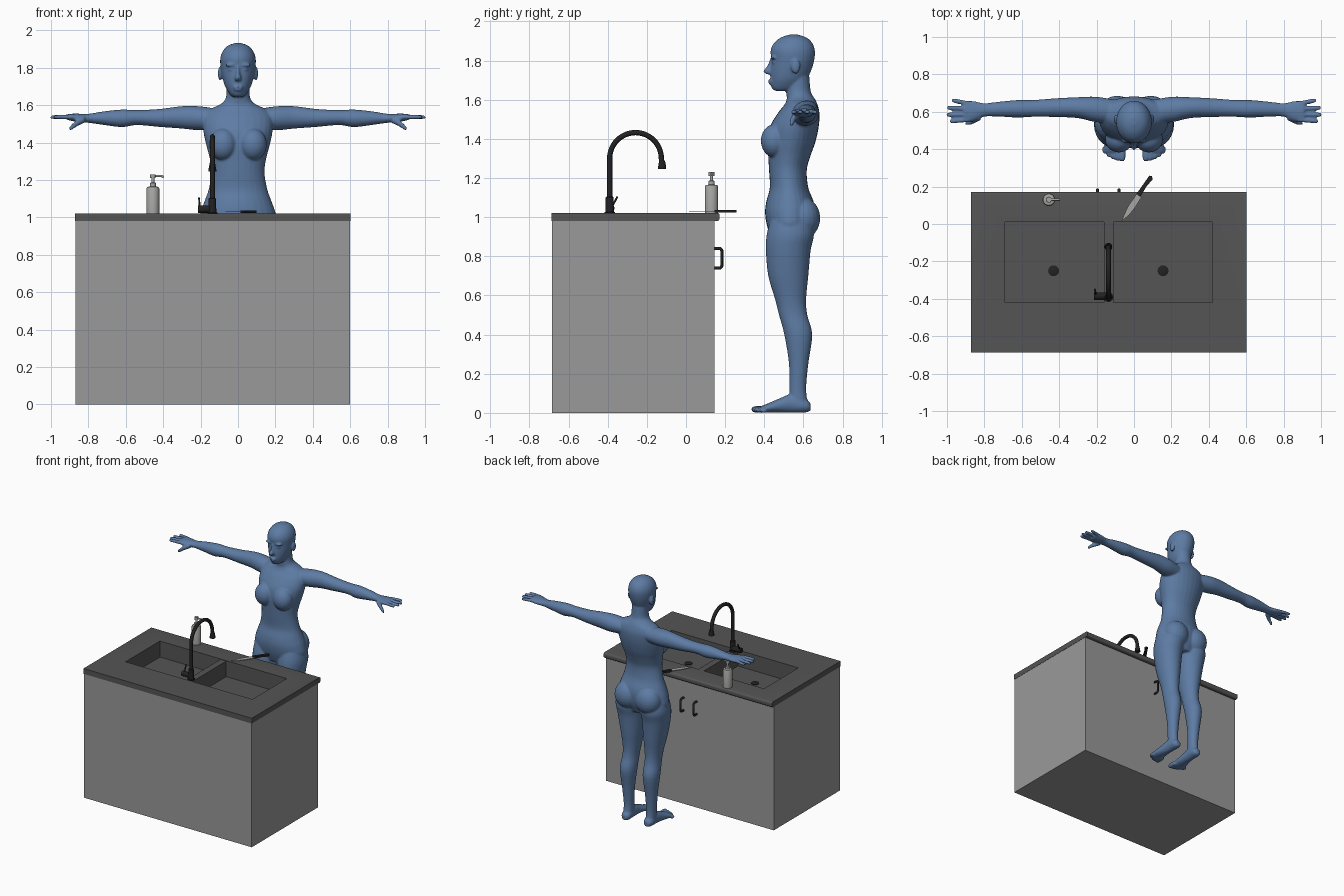
import bpy
import bmesh
import math
from mathutils import Vector, Matrix

if "Cube" in bpy.data.objects:
    bpy.data.objects.remove(bpy.data.objects["Cube"], do_unlink=True)


def material(name, r, g, b):
    mat = bpy.data.materials.new(name)
    mat.use_nodes = True
    mat.diffuse_color = (r, g, b, 1)
    mat.node_tree.nodes["Principled BSDF"].inputs["Base Color"].default_value = (r, g, b, 1)
    return mat


skin_blue = material("skin blue", 0.11, 0.2, 0.37)
cabinet_grey = material("cabinet grey", 0.32, 0.32, 0.32)
stone_dark = material("dark stone", 0.09, 0.09, 0.09)
black_metal = material("black metal", 0.016, 0.016, 0.017)
pale_metal = material("pale metal", 0.38, 0.38, 0.37)


def finish(bm, name, mat, angle=None):
    """Turn a bmesh into a scene object, smooth shaded if an angle is given."""
    bmesh.ops.recalc_face_normals(bm, faces=bm.faces)
    mesh = bpy.data.meshes.new(name)
    bm.to_mesh(mesh)
    bm.free()
    mesh.materials.append(mat)
    obj = bpy.data.objects.new(name, mesh)
    bpy.context.collection.objects.link(obj)
    activate(obj)
    if angle:
        bpy.ops.object.shade_smooth_by_angle(angle=math.radians(angle))
    return obj


def activate(obj):
    bpy.ops.object.select_all(action='DESELECT')
    obj.select_set(True)
    bpy.context.view_layer.objects.active = obj


def add_box(bm, low, high):
    low, high = Vector(low), Vector(high)
    place = Matrix.Translation((low + high) / 2) @ Matrix.Diagonal((*(high - low), 1))
    return bmesh.ops.create_cube(bm, size=1, matrix=place)["verts"]


def add_ball(bm, centre, radii):
    place = Matrix.Translation(centre) @ Matrix.Diagonal((*radii, 1))
    bmesh.ops.create_uvsphere(bm, u_segments=20, v_segments=12, radius=1, matrix=place)


def add_loft(bm, axis, stations, sides=28, steps=4, side=1):
    """Loft ellipses along an axis; station = place, two centres, two radii."""
    pts = [Vector(s) for s in stations]
    pts = [pts[0]] + pts + [pts[-1]]
    path = []
    for p0, p1, p2, p3 in zip(pts, pts[1:], pts[2:], pts[3:]):
        for k in range(steps):
            t = k / steps
            path.append(p1 + (p2 - p0) * (t / 2) + (p0 * 2 - p1 * 5 + p2 * 4 - p3) * (t * t / 2)
                        + (p1 * 3 - p0 - p2 * 3 + p3) * (t ** 3 / 2))
    path.append(pts[-1])
    u, v = [i for i in range(3) if i != axis]
    rings = []
    for place, cu, cv, ru, rv in path:
        ring = []
        for k in range(sides):
            a = math.tau * k / sides
            co = [0, 0, 0]
            co[axis], co[u], co[v] = place, cu + ru * math.cos(a), cv + rv * math.sin(a)
            co[0] *= side
            ring.append(bm.verts.new(co))
        rings.append(ring)
    for a, b in zip(rings, rings[1:]):
        for k in range(sides):
            j = (k + 1) % sides
            bm.faces.new((a[k], a[j], b[j], b[k]))
    bm.faces.new(rings[0])
    bm.faces.new(rings[-1])


def add_upright(bm, rows, side=1):
    """Vertical loft; row = height, x centre, half width, front y, back y."""
    add_loft(bm, 2, [(z, x, (f + b) / 2, w, (b - f) / 2) for z, x, w, f, b in rows], side=side)


def turned(name, mat, x, y, profile, sides=24):
    """Upright turned part from (height, radius) pairs."""
    bm = bmesh.new()
    add_loft(bm, 2, [(z, x, y, r, r) for z, r in profile], sides, 1)
    return finish(bm, name, mat, 40)


def pipe(name, mat, points, radius):
    curve = bpy.data.curves.new(name, 'CURVE')
    curve.dimensions = '3D'
    curve.bevel_depth = radius
    curve.bevel_resolution = 4
    curve.use_fill_caps = True
    spline = curve.splines.new('POLY')
    spline.points.add(len(points) - 1)
    for p, co in zip(spline.points, points):
        p.co = (*co, 1)
    curve.materials.append(mat)
    obj = bpy.data.objects.new(name, curve)
    bpy.context.collection.objects.link(obj)
    activate(obj)
    bpy.ops.object.convert(target='MESH')
    bpy.ops.object.shade_smooth_by_angle(angle=math.radians(50))


def cut(obj, low, high):
    bm = bmesh.new()
    add_box(bm, low, high)
    cutter = finish(bm, "cutter", stone_dark)
    cutter.hide_render = True
    mod = obj.modifiers.new("hole", 'BOOLEAN')
    mod.operation = 'DIFFERENCE'
    mod.solver = 'EXACT'
    mod.object = cutter
    activate(obj)
    bpy.ops.object.modifier_apply(modifier=mod.name)
    bpy.data.objects.remove(cutter, do_unlink=True)


# Cabinet and worktop with the sink opening
L, R, F, B = -0.69, 0.42, -0.42, 0.01
wall, floor, under, top = 0.01, 0.895, 0.98, 1.022
bm = bmesh.new()
add_box(bm, (-0.87, -0.685, 0), (0.6, 0.145, under))
cabinet = finish(bm, "cabinet", cabinet_grey)
cut(cabinet, (L - wall, F - wall, floor - wall), (R + wall, B + wall, 1.1))
bm = bmesh.new()
add_box(bm, (-0.872, -0.687, under), (0.602, 0.172, top))
front_edges = [e for e in bm.edges if all(v.co.y > 0.1 for v in e.verts)
               and abs(e.verts[0].co.z - e.verts[1].co.z) < wall]
bmesh.ops.bevel(bm, geom=front_edges, offset=0.014, segments=4, profile=0.5, affect='EDGES')
worktop = finish(bm, "worktop", stone_dark, 30)
cut(worktop, (L, F, 0.9), (R, B, 1.1))

# Twin sink bowls with divider
bm = bmesh.new()
add_box(bm, (L - wall, F - wall, floor - wall), (R + wall, B + wall, floor))
add_box(bm, (L - wall, F - wall, floor), (L, B + wall, under))
add_box(bm, (R, F - wall, floor), (R + wall, B + wall, under))
add_box(bm, (L, F - wall, floor), (R, F, under))
add_box(bm, (L, B, floor), (R, B + wall, under))
add_box(bm, (-0.16, F, floor), (-0.11, B, top - 0.004))
finish(bm, "sink_bowls", stone_dark)
for name, x in (("left_drain", 0.155), ("right_drain", -0.43)):
    turned(name, black_metal, x, -0.25, [(floor, 0.029), (floor + 0.004, 0.029), (floor + 0.007, 0.022)])

# Faucet: body, arched spout, spray head and lever
fx, fy, rise, bend = -0.137, -0.39, 1.3, 0.132
turned("faucet_body", black_metal, fx, fy,
       [(1.015, 0.027), (1.025, 0.027), (1.027, 0.021), (1.1, 0.02), (1.105, 0.015)])
arch = [(fx, fy + bend - bend * math.cos(a), rise + bend * math.sin(a))
        for a in (math.pi * k / 24 for k in range(25))]
pipe("faucet_spout", black_metal, [(fx, fy, 1.03)] + arch + [(fx, fy + 2 * bend + 0.003, 1.27)], 0.0135)
turned("spray_head", black_metal, fx, fy + 2 * bend + 0.004, [(1.247, 0.021), (1.255, 0.021), (1.29, 0.0145)])
pipe("lever_hub", black_metal, [(fx, fy + 0.005, 1.045), (-0.215, fy + 0.005, 1.045)], 0.02)
pipe("lever_stick", black_metal, [(-0.205, fy + 0.01, 1.05), (-0.208, fy + 0.04, 1.105)], 0.005)

# Door handles
for name, x in (("left_handle", -0.08), ("right_handle", -0.195)):
    pipe(name, black_metal, [(x, 0.14, 0.74), (x, 0.175, 0.74), (x, 0.183, 0.75),
                             (x, 0.183, 0.83), (x, 0.175, 0.84), (x, 0.14, 0.84)], 0.008)

# Soap dispenser
sx, sy = -0.455, 0.13
turned("soap_bottle", pale_metal, sx, sy,
       [(top, 0.034), (1.155, 0.034), (1.163, 0.03), (1.166, 0.016), (1.185, 0.016),
        (1.187, 0.008), (1.21, 0.008), (1.211, 0.015), (1.23, 0.015)])
pipe("soap_nozzle", pale_metal, [(sx, sy, 1.222), (-0.41, sy, 1.222), (-0.397, sy, 1.216)], 0.006)


# Knife lying across the worktop edge
def knife_part(name, mat, outline, low, high):
    turn = Matrix.Translation((-0.068, 0.015, 0)) @ Matrix.Rotation(math.radians(56), 4, 'Z')
    bm = bmesh.new()
    face = bm.faces.new([bm.verts.new(turn @ Vector((x, y, low))) for x, y in outline])
    new = bmesh.ops.extrude_face_region(bm, geom=[face])["geom"]
    bmesh.ops.translate(bm, verts=[v for v in new if isinstance(v, bmesh.types.BMVert)],
                        vec=(0, 0, high - low))
    finish(bm, name, mat)


knife_part("knife_blade", pale_metal,
           [(0, 0), (0.05, -0.016), (0.1, -0.02), (0.17, -0.018), (0.17, 0.014), (0.08, 0.014)], 1.028, 1.032)
knife_part("knife_handle", black_metal,
           [(0.165, -0.011), (0.23, -0.008), (0.28, -0.014), (0.292, 0), (0.285, 0.012), (0.165, 0.014)],
           1.023, 1.037)

# Standing figure: head and torso
bm = bmesh.new()
add_upright(bm, [(1.645, 0, 0.028, 0.455, 0.53), (1.66, 0, 0.045, 0.438, 0.58), (1.7, 0, 0.069, 0.432, 0.615),
                 (1.75, 0, 0.084, 0.432, 0.64), (1.8, 0, 0.093, 0.436, 0.655), (1.85, 0, 0.095, 0.432, 0.659),
                 (1.89, 0, 0.081, 0.45, 0.645), (1.918, 0, 0.055, 0.485, 0.615), (1.933, 0, 0.015, 0.53, 0.57)])
add_upright(bm, [(0.88, 0, 0.15, 0.44, 0.62), (0.95, 0, 0.208, 0.415, 0.65), (1.02, 0, 0.202, 0.404, 0.66),
                 (1.08, 0, 0.182, 0.41, 0.652), (1.15, 0, 0.157, 0.428, 0.625), (1.24, 0, 0.142, 0.424, 0.617),
                 (1.31, 0, 0.15, 0.42, 0.635), (1.38, 0, 0.168, 0.417, 0.66), (1.46, 0, 0.185, 0.428, 0.678),
                 (1.53, 0, 0.185, 0.468, 0.682), (1.575, 0, 0.155, 0.503, 0.672), (1.605, 0, 0.095, 0.515, 0.658),
                 (1.64, 0, 0.065, 0.512, 0.638), (1.72, 0, 0.06, 0.52, 0.63)])

# Nose and lips
add_upright(bm, [(1.81, 0, 0.009, 0.43, 0.47), (1.77, 0, 0.011, 0.412, 0.46),
                 (1.745, 0, 0.018, 0.394, 0.46), (1.73, 0, 0.014, 0.41, 0.46)])
add_ball(bm, (0, 0.434, 1.697), (0.028, 0.015, 0.008))
add_ball(bm, (0, 0.436, 1.683), (0.024, 0.015, 0.008))

for s in (1, -1):
    # Brow, eye, ear, breast and buttock
    add_ball(bm, (s * 0.038, 0.447, 1.815), (0.032, 0.016, 0.009))
    add_ball(bm, (s * 0.037, 0.454, 1.792), (0.017, 0.016, 0.008))
    add_ball(bm, (s * 0.095, 0.56, 1.77), (0.013, 0.024, 0.037))
    add_ball(bm, (s * 0.08, 0.452, 1.39), (0.075, 0.07, 0.085))
    add_ball(bm, (s * 0.09, 0.598, 0.995), (0.1, 0.088, 0.105))
    # Leg
    add_upright(bm, [(0.98, 0.107, 0.095, 0.43, 0.64), (0.91, 0.108, 0.106, 0.412, 0.654),
                     (0.83, 0.106, 0.1, 0.408, 0.637), (0.7, 0.1, 0.083, 0.42, 0.625),
                     (0.58, 0.096, 0.064, 0.455, 0.614), (0.5, 0.097, 0.057, 0.475, 0.62),
                     (0.4, 0.1, 0.06, 0.502, 0.645), (0.25, 0.1, 0.045, 0.526, 0.625),
                     (0.12, 0.098, 0.036, 0.528, 0.614), (0.04, 0.098, 0.036, 0.53, 0.625)], s)
    # Foot and toes
    add_loft(bm, 1, [(0.636, 0.097, 0.03, 0.02, 0.02), (0.61, 0.097, 0.037, 0.036, 0.035),
                     (0.54, 0.099, 0.048, 0.038, 0.048), (0.48, 0.103, 0.038, 0.043, 0.037),
                     (0.42, 0.107, 0.025, 0.053, 0.024), (0.385, 0.108, 0.018, 0.054, 0.017)], side=s)
    for i in range(5):
        x, r = 0.063 + i * 0.024, 0.018 - i * 0.0015
        tip = 0.335 + i * i * 0.0025
        add_loft(bm, 1, [(0.41, x, r, r, r), (tip + 0.02, x, r, r, r), (tip, x, r, r / 2, r / 2)], 12, side=s)
    # Arm and palm
    add_loft(bm, 0, [(0.08, 0.6, 1.525, 0.06, 0.05), (0.2, 0.612, 1.53, 0.068, 0.064),
                     (0.3, 0.622, 1.535, 0.056, 0.06), (0.42, 0.622, 1.532, 0.05, 0.048),
                     (0.54, 0.618, 1.534, 0.045, 0.04), (0.62, 0.616, 1.53, 0.047, 0.047),
                     (0.72, 0.614, 1.531, 0.04, 0.036), (0.8, 0.61, 1.53, 0.036, 0.024),
                     (0.86, 0.603, 1.533, 0.055, 0.022), (0.91, 0.602, 1.537, 0.056, 0.017)], side=s)
    # Fingers and thumb
    for y, spread, reach in ((0.558, -0.008, 0.985), (0.586, -0.002, 1.002), (0.615, 0.006, 0.998), (0.643, 0.016, 0.975)):
        add_loft(bm, 0, [(0.88, y, 1.537, 0.013, 0.013), (reach - 0.015, y + spread, 1.537, 0.012, 0.011),
                         (reach, y + spread, 1.535, 0.007, 0.006)], 12, side=s)
    add_loft(bm, 0, [(0.82, 0.575, 1.525, 0.02, 0.02), (0.86, 0.55, 1.505, 0.015, 0.018),
                     (0.89, 0.54, 1.482, 0.012, 0.015), (0.905, 0.537, 1.47, 0.006, 0.007)], 12, side=s)

# Fuse the figure into one smooth skin
figure = finish(bm, "standing_figure", skin_blue)
fuse = figure.modifiers.new("fuse", 'REMESH')
fuse.mode = 'VOXEL'
fuse.voxel_size = 0.006
fuse.use_smooth_shade = True
relax = figure.modifiers.new("relax", 'SMOOTH')
relax.factor = 0.5
relax.iterations = 6
activate(figure)
bpy.ops.object.convert(target='MESH')
bpy.ops.object.shade_smooth()
